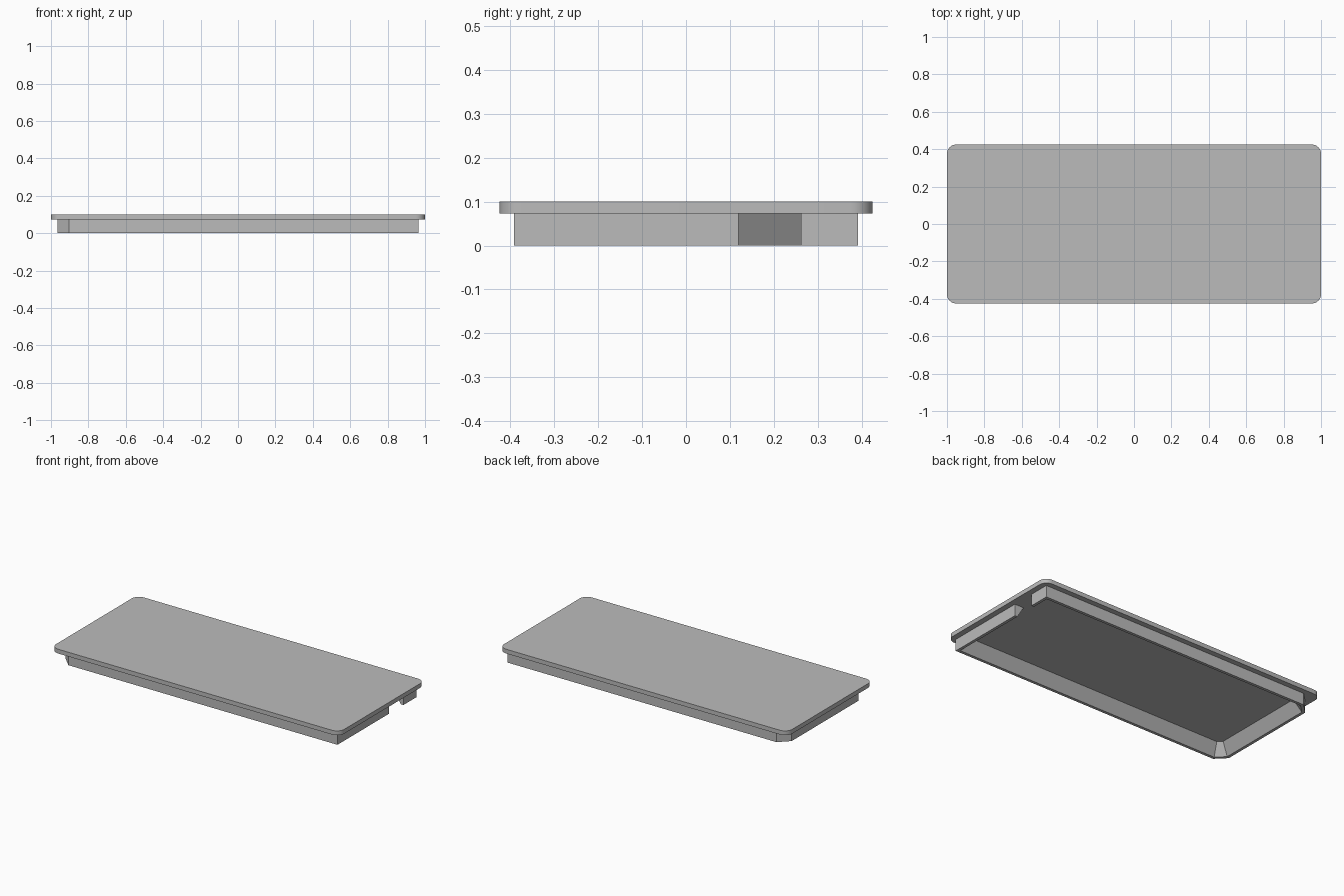
import bpy, bmesh, math
from mathutils import Vector

cube = bpy.data.objects.get("Cube")
if cube:
    bpy.data.objects.remove(cube, do_unlink=True)

grey = bpy.data.materials.new("mid grey")
grey.use_nodes = True
colour = (0.5, 0.5, 0.5, 1)
grey.diffuse_color = colour
grey.node_tree.nodes["Principled BSDF"].inputs["Base Color"].default_value = colour


def finish(bm, name):
    bmesh.ops.recalc_face_normals(bm, faces=bm.faces)
    mesh = bpy.data.meshes.new(name)
    bm.to_mesh(mesh)
    bm.free()
    mesh.materials.append(grey)
    obj = bpy.data.objects.new(name, mesh)
    bpy.context.collection.objects.link(obj)
    return obj


LID_X, LID_Y, RADIUS, TOP, SEAM = 1.0, 0.425, 0.05, 0.1, 0.073

# Lid plate with rounded corners
bm = bmesh.new()
outline = []
for corner, (sx, sy) in enumerate([(1, 1), (-1, 1), (-1, -1), (1, -1)]):
    for step in range(9):
        a = math.radians(90 * (corner + step / 8))
        outline.append(bm.verts.new((sx * (LID_X - RADIUS) + RADIUS * math.cos(a),
                                     sy * (LID_Y - RADIUS) + RADIUS * math.sin(a), SEAM)))
base = bm.faces.new(outline)
top = bmesh.ops.extrude_face_region(bm, geom=[base], use_keep_orig=True)
bmesh.ops.translate(bm, vec=(0, 0, TOP - SEAM),
                    verts=[v for v in top["geom"] if isinstance(v, bmesh.types.BMVert)])
lid = finish(bm, "lid_plate")
bpy.context.view_layer.objects.active = lid
lid.select_set(True)
bpy.ops.object.shade_smooth_by_angle(angle=math.radians(30))

# Rim path: starts and ends at the notch in the +x wall
X, Y, CUT = 0.965, 0.392, 0.062
path = [Vector(p) for p in [(X, 0.262), (X, Y), (-X + CUT, Y), (-X, Y - CUT),
                            (-X, -Y + CUT), (-X + CUT, -Y), (X, -Y), (X, 0.12)]]


def inset(points, d):
    """Offset an open counter-clockwise path inward by d, mitring the corners."""
    normals = []
    for a, b in zip(points, points[1:]):
        t = (b - a).normalized()
        normals.append(Vector((-t.y, t.x)))
    result = []
    for i, p in enumerate(points):
        n0, n1 = normals[max(i - 1, 0)], normals[min(i, len(normals) - 1)]
        result.append(p + (n0 + n1) * d / (1 + n0.dot(n1)))
    return result


# Rim wall: vertical outside, sloping inside, swept along the path
bm = bmesh.new()
section = [(0, SEAM), (0, 0), (0.018, 0), (0.063, SEAM)]
rows = [[bm.verts.new((p.x, p.y, z)) for p in inset(path, d)] for d, z in section]
for r in range(len(rows)):
    lower, upper = rows[r], rows[(r + 1) % len(rows)]
    for i in range(len(path) - 1):
        bm.faces.new((lower[i], lower[i + 1], upper[i + 1], upper[i]))
for end in (0, -1):
    bm.faces.new([row[end] for row in rows])
finish(bm, "underside_rim")
